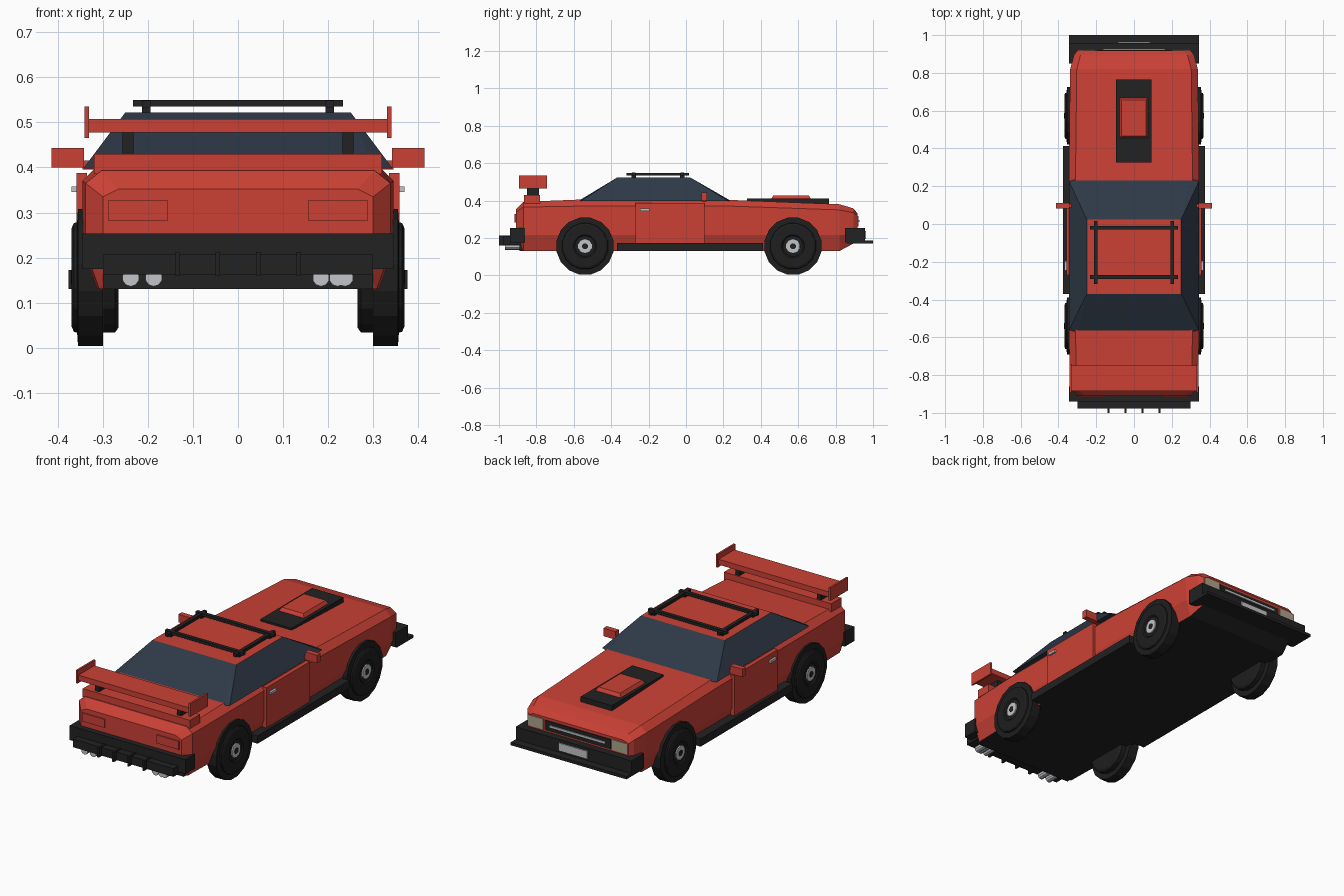
import bpy, bmesh, math
from mathutils import Vector

if "Cube" in bpy.data.objects:
    bpy.data.objects.remove(bpy.data.objects["Cube"])


def mat(name, r, g, b):
    m = bpy.data.materials.new(name)
    m.diffuse_color = (r, g, b, 1)
    m.use_nodes = True
    m.node_tree.nodes["Principled BSDF"].inputs["Base Color"].default_value = m.diffuse_color
    return m


RED = mat("red paint", 0.60, 0.053, 0.036)
BLACK = mat("black trim", 0.016, 0.016, 0.016)
TYRE = mat("tyre rubber", 0.013, 0.013, 0.013)
GLASS = mat("dark glass", 0.027, 0.041, 0.063)
SILVER = mat("silver metal", 0.55, 0.56, 0.58)
LAMP = mat("headlight cream", 0.42, 0.37, 0.26)


def finish(name, bm, *mats):
    bmesh.ops.recalc_face_normals(bm, faces=bm.faces)
    me = bpy.data.meshes.new(name)
    bm.to_mesh(me)
    bm.free()
    for m in mats:
        me.materials.append(m)
    ob = bpy.data.objects.new(name, me)
    bpy.context.collection.objects.link(ob)
    return ob


def box(name, x, y, z, m, mirror=False, taper=0.0):
    """Box from (min, max) ranges; taper insets the top; mirror adds the other side."""
    bm = bmesh.new()
    for s in ((1, -1) if mirror else (1,)):
        vs = []
        for k in (0, 1):
            t = taper * k
            for a, b in ((x[0] + t, y[0] + t), (x[1] - t, y[0] + t),
                         (x[1] - t, y[1] - t), (x[0] + t, y[1] - t)):
                vs.append(bm.verts.new((s * a, b, z[k])))
        bm.faces.new(vs[:4])
        bm.faces.new(vs[4:])
        for i in range(4):
            j = (i + 1) % 4
            bm.faces.new((vs[i], vs[j], vs[j + 4], vs[i + 4]))
    return finish(name, bm, m)


def lathe(name, profile, centre, axis, m, n=16):
    """Closed solid of revolution from (offset, radius) pairs along x or y."""
    bm = bmesh.new()
    rings = []
    for d, r in profile:
        ring = []
        for i in range(n):
            a = 2 * math.pi * (i + 0.5) / n
            u, v = r * math.cos(a), r * math.sin(a)
            p = Vector((d, u, v)) if axis == "x" else Vector((u, d, v))
            ring.append(bm.verts.new(Vector(centre) + p))
        rings.append(ring)
    for A, B in zip(rings, rings[1:]):
        for i in range(n):
            j = (i + 1) % n
            bm.faces.new((A[i], A[j], B[j], B[i]))
    bm.faces.new(rings[0])
    bm.faces.new(rings[-1])
    return finish(name, bm, m)


# Body: cross-sections lofted along y (y, half width, top z, shoulder z, bottom z)
stations = [(-0.91, 0.300, 0.352, 0.335, 0.20), (-0.87, 0.338, 0.393, 0.365, 0.13),
            (-0.57, 0.345, 0.405, 0.37, 0.13), (0.24, 0.345, 0.403, 0.37, 0.13),
            (0.82, 0.338, 0.380, 0.35, 0.13), (0.895, 0.318, 0.358, 0.335, 0.17),
            (0.918, 0.300, 0.330, 0.318, 0.21)]
bm = bmesh.new()
rings = []
for y, w, zt, zs, zb in stations:
    half = [(w - 0.03, zb), (w, max(0.215, zb + 0.02)), (w, zs), (w - 0.035, zt)]
    pts = half + [(-x, z) for x, z in reversed(half)]
    rings.append([bm.verts.new((x, y, z)) for x, z in pts])
for A, B in zip(rings, rings[1:]):
    for i in range(8):
        j = (i + 1) % 8
        bm.faces.new((A[i], A[j], B[j], B[i]))
bm.faces.new(rings[0])
bm.faces.new(rings[-1])
bmesh.ops.recalc_face_normals(bm, faces=bm.faces)
for f in bm.faces:
    f.material_index = 1 if f.normal.z < -0.8 else 0
finish("body", bm, RED, BLACK)

# Cabin: glass all round with a painted roof face
bm = bmesh.new()
for s in (1, -1):
    for p in ((0.30, -0.575, 0.398), (0.343, -0.56, 0.398), (0.343, 0.225, 0.398),
              (0.30, 0.24, 0.398), (0.25, -0.37, 0.522), (0.25, 0.025, 0.522)):
        bm.verts.new((s * p[0], p[1], p[2]))
bmesh.ops.convex_hull(bm, input=bm.verts)
bmesh.ops.recalc_face_normals(bm, faces=bm.faces)
for f in bm.faces:
    f.material_index = 1 if f.normal.z > 0.95 else 0
finish("cabin", bm, GLASS, RED)

# Wheels: stepped tyre, silver hub, dark hub cap
tyre = [(0.265, 0.113), (0.273, 0.125), (0.30, 0.125), (0.30, 0.155), (0.355, 0.155),
        (0.357, 0.125), (0.364, 0.123), (0.369, 0.112), (0.369, 0.062), (0.363, 0.055)]
for side, s in (("right", 1), ("left", -1)):
    for end, y in (("rear", -0.54), ("front", 0.572)):
        c = (0, y, 0.156)
        lathe(f"{end}_{side}_tyre", [(s * d, r) for d, r in tyre], c, "x", TYRE)
        lathe(f"{end}_{side}_hub", [(s * 0.35, 0.04), (s * 0.369, 0.038)], c, "x", SILVER, 10)
        lathe(f"{end}_{side}_hub_cap", [(s * 0.36, 0.016), (s * 0.371, 0.016)], c, "x", BLACK, 8)

# Sides
box("side_sills", (0.30, 0.376), (-0.37, 0.412), (0.13, 0.172), BLACK, True)
box("doors", (0.335, 0.358), (-0.27, 0.10), (0.172, 0.388), RED, True)
box("door_handles", (0.355, 0.369), (-0.245, -0.195), (0.345, 0.358), SILVER, True)
box("wing_mirrors", (0.342, 0.414), (0.083, 0.112), (0.40, 0.443), RED, True)
box("mirror_stalks", (0.31, 0.345), (0.088, 0.107), (0.395, 0.415), RED, True)

# Hood vent plate and scoop
box("hood_plate", (-0.094, 0.092), (0.325, 0.765), (0.375, 0.410), BLACK)
box("hood_scoop", (-0.078, 0.075), (0.455, 0.668), (0.408, 0.428), RED, taper=0.012)

# Front end
box("front_bumper", (-0.345, 0.345), (0.85, 0.957), (0.175, 0.253), BLACK)
box("front_splitter", (-0.345, 0.345), (0.86, 1.0), (0.170, 0.185), BLACK)
box("front_grille", (-0.195, 0.195), (0.90, 0.922), (0.262, 0.315), BLACK)
box("grille_strip", (-0.165, 0.165), (0.91, 0.927), (0.286, 0.296), SILVER)
box("headlights", (0.205, 0.298), (0.90, 0.923), (0.262, 0.318), LAMP, True)
box("front_plate", (-0.085, 0.085), (0.95, 0.963), (0.195, 0.237), SILVER)

# Rear end
box("tail_lights", (0.155, 0.288), (-0.916, -0.90), (0.282, 0.327), RED, True)
box("rear_bumper", (-0.345, 0.345), (-0.94, -0.86), (0.175, 0.253), BLACK)
box("rear_diffuser", (-0.30, 0.30), (-0.978, -0.88), (0.163, 0.207), BLACK)
box("rear_valance", (-0.30, 0.30), (-0.89, -0.84), (0.13, 0.18), BLACK)
for i in range(4):
    x = -0.135 + 0.09 * i
    box(f"diffuser_fin_{i + 1}", (x - 0.005, x + 0.005), (-1.0, -0.88), (0.16, 0.212), BLACK)
for i, x in enumerate((-0.238, -0.187, 0.184, 0.221, 0.237)):
    lathe(f"exhaust_{i + 1}", [(-0.968, 0.019), (-0.86, 0.019)], (x, 0, 0.155), "y", SILVER, 10)

# Rear wing
box("boot_lip", (-0.32, 0.32), (-0.865, -0.78), (0.385, 0.43), RED)
box("wing_posts", (0.232, 0.256), (-0.85, -0.785), (0.425, 0.48), BLACK, True)
box("wing_blade", (-0.335, 0.335), (-0.885, -0.75), (0.478, 0.507), RED)
box("wing_end_plates", (0.331, 0.341), (-0.893, -0.742), (0.465, 0.535), RED, True)

# Roof rack
box("rack_rails", (0.194, 0.213), (-0.318, 0.015), (0.533, 0.548), BLACK, True)
for i, y in enumerate((-0.28, -0.02)):
    box(f"rack_crossbar_{i + 1}", (-0.233, 0.233), (y - 0.01, y + 0.01), (0.535, 0.550), BLACK)
    box(f"rack_feet_{i + 1}", (0.194, 0.213), (y - 0.012, y + 0.012), (0.518, 0.536), BLACK, True)
